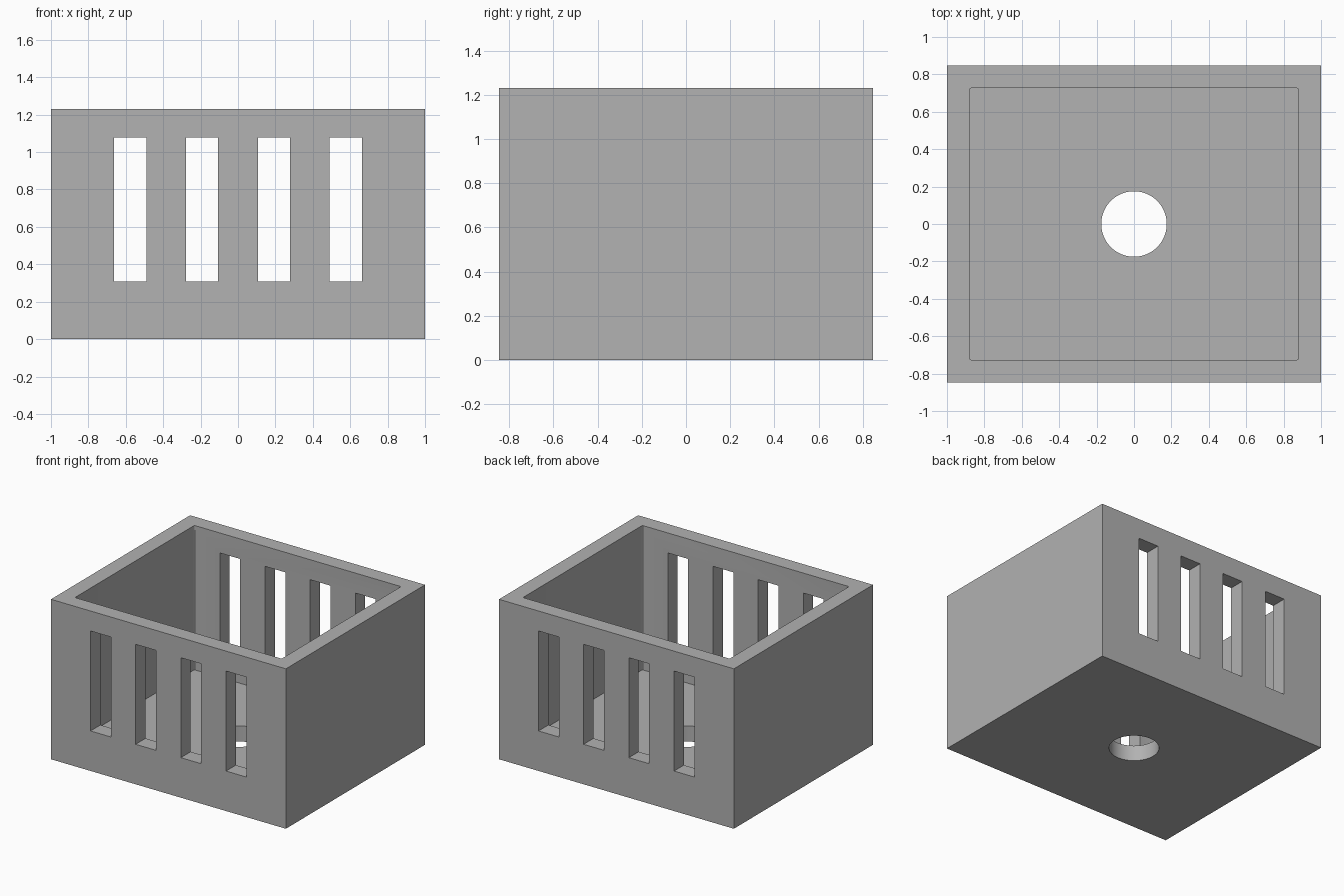
import bpy
import bmesh
import math

cube = bpy.data.objects.get("Cube")
if cube:
    bpy.data.objects.remove(cube, do_unlink=True)

UNIT = 2 / 26
WIDTH, DEPTH, HEIGHT = 26 * UNIT, 22 * UNIT, 16 * UNIT
WALL = 0.12
SLOT_WIDTH, SLOT_LOW, SLOT_HIGH = 2.25 * UNIT, 4 * UNIT, 14 * UNIT
SLOT_STEP = 5 * UNIT
HOLE_RADIUS = 0.175

grey = bpy.data.materials.new("mid grey")
grey.use_nodes = True
grey.diffuse_color = (0.445, 0.445, 0.445, 1)
grey.node_tree.nodes["Principled BSDF"].inputs["Base Color"].default_value = grey.diffuse_color


def finish(name, bm):
    mesh = bpy.data.meshes.new(name)
    bm.to_mesh(mesh)
    bm.free()
    mesh.materials.append(grey)
    obj = bpy.data.objects.new(name, mesh)
    bpy.context.collection.objects.link(obj)
    return obj


def box(name, x, width, depth, low, high, corner=0):
    bm = bmesh.new()
    bmesh.ops.create_cube(bm, size=1)
    bmesh.ops.scale(bm, vec=(width, depth, high - low), verts=bm.verts)
    bmesh.ops.translate(bm, vec=(x, 0, (low + high) / 2), verts=bm.verts)
    if corner:
        upright = [e for e in bm.edges if abs(e.verts[0].co.z - e.verts[1].co.z) > 0.1]
        bmesh.ops.bevel(bm, geom=upright, offset=corner, segments=3,
                        profile=0.5, affect='EDGES')
    return finish(name, bm)


# Solid outer block
case = box("open_box", 0, WIDTH, DEPTH, 0, HEIGHT)

# Cavity with slightly rounded upright corners
cutters = [box("cavity_cutter", 0, WIDTH - 2 * WALL, DEPTH - 2 * WALL,
               WALL, HEIGHT + 0.2, 0.01)]

# Four slots through the front and back walls
for i in range(4):
    cutters.append(box("slot_cutter", (i - 1.5) * SLOT_STEP, SLOT_WIDTH,
                       DEPTH + 0.2, SLOT_LOW, SLOT_HIGH))

# Round hole in the floor
bm = bmesh.new()
bmesh.ops.create_cone(bm, cap_ends=True, segments=64, radius1=HOLE_RADIUS,
                      radius2=HOLE_RADIUS, depth=4 * WALL)
cutters.append(finish("floor_hole_cutter", bm))

# Cut everything out, then discard the cutters
bpy.ops.object.select_all(action='DESELECT')
bpy.context.view_layer.objects.active = case
case.select_set(True)
for cutter in cutters:
    cutter.hide_render = True
    mod = case.modifiers.new("cut", 'BOOLEAN')
    mod.operation = 'DIFFERENCE'
    mod.solver = 'EXACT'
    mod.object = cutter
    bpy.ops.object.modifier_apply(modifier=mod.name)
    bpy.data.objects.remove(cutter, do_unlink=True)

bpy.ops.object.shade_smooth_by_angle(angle=math.radians(30))
